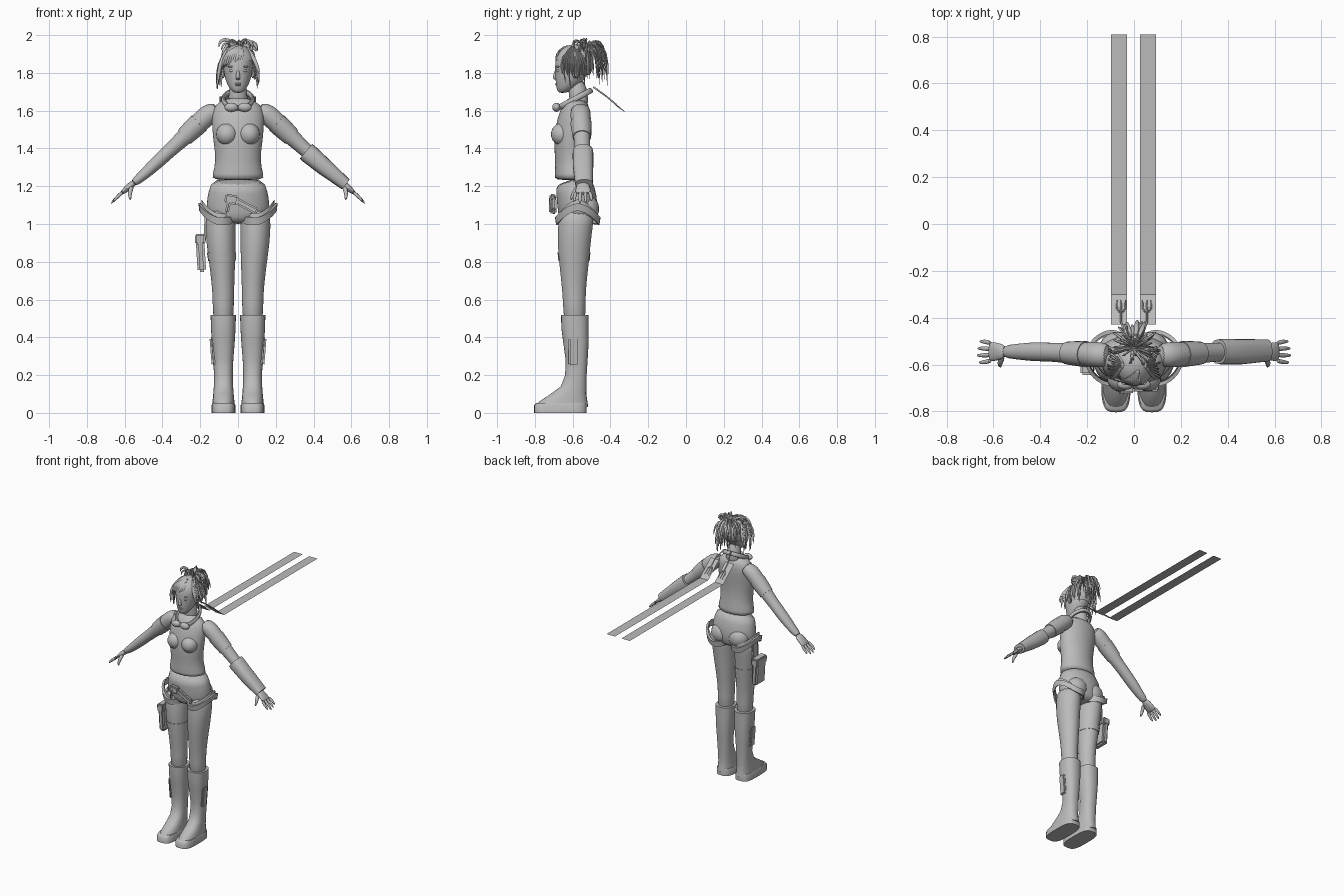
import bpy, bmesh, math, random
from mathutils import Vector, Matrix

random.seed(4)
cube = bpy.data.objects.get("Cube")
if cube:
    bpy.data.objects.remove(cube)

grey = bpy.data.materials.new("plain grey")
grey.use_nodes = True
grey.diffuse_color = (0.5, 0.5, 0.5, 1)
grey.node_tree.nodes["Principled BSDF"].inputs["Base Color"].default_value = grey.diffuse_color
SIDES = (("right", -1), ("left", 1))


def finish(name, bm, subdivide=0, recalc=True, angle=50):
    """Turn a bmesh into a smooth shaded object."""
    if recalc:
        bmesh.ops.recalc_face_normals(bm, faces=bm.faces)
    mesh = bpy.data.meshes.new(name)
    bm.to_mesh(mesh)
    bm.free()
    mesh.materials.append(grey)
    obj = bpy.data.objects.new(name, mesh)
    bpy.context.collection.objects.link(obj)
    if subdivide:
        obj.modifiers.new("smooth", "SUBSURF").levels = subdivide
        obj.modifiers["smooth"].render_levels = subdivide
    bpy.ops.object.select_all(action="DESELECT")
    obj.select_set(True)
    bpy.context.view_layer.objects.active = obj
    bpy.ops.object.shade_smooth_by_angle(angle=math.radians(angle))
    return obj


def add_loft(bm, sections, sides=20, flat=False, power=1.0, mirror=1):
    """Skin oval rings given as (x, y, z, half width, half depth)."""
    centres = [Vector((s[0] * mirror, s[1], s[2])) for s in sections]
    rings = []
    for i, s in enumerate(sections):
        along = centres[min(i + 1, len(sections) - 1)] - centres[max(i - 1, 0)]
        along = Vector((0, 0, 1)) if flat else along.normalized()
        ref = Vector((0, 1, 0)) if abs(along.y) < 0.9 else Vector((0, 0, 1))
        deep = (ref - along * ref.dot(along)).normalized()
        wide = deep.cross(along)
        ring = []
        for k in range(sides):
            a = math.tau * k / sides
            c, d = math.cos(a), math.sin(a)
            c = math.copysign(abs(c) ** power, c)
            d = math.copysign(abs(d) ** power, d)
            ring.append(bm.verts.new(centres[i] + wide * (c * s[3]) + deep * (d * s[4])))
        rings.append(ring)
    for low, high in zip(rings, rings[1:]):
        for k in range(sides):
            n = (k + 1) % sides
            bm.faces.new((low[k], low[n], high[n], high[k]))
    bm.faces.new(rings[0][::-1])
    bm.faces.new(rings[-1])


def loft(name, sections, subdivide=1, **options):
    bm = bmesh.new()
    add_loft(bm, sections, **options)
    return finish(name, bm, subdivide)


def ball(name, centre, size):
    bm = bmesh.new()
    bmesh.ops.create_uvsphere(bm, u_segments=20, v_segments=12, radius=1,
                              matrix=Matrix.Translation(centre) @ Matrix.Diagonal((*size, 1)))
    return finish(name, bm)


def box(name, centre, size, turn=0, axis="Y", bevel=0.008):
    bm = bmesh.new()
    bmesh.ops.create_cube(bm, size=1, matrix=Matrix.Translation(centre)
                          @ Matrix.Rotation(turn, 4, axis) @ Matrix.Diagonal((*size, 1)))
    bmesh.ops.bevel(bm, geom=bm.edges[:], offset=bevel, segments=2, affect="EDGES")
    return finish(name, bm, angle=30)


# Torso, shorts and neck
loft("shirt", [(0, -.6, 1.23, .145, .098), (0, -.6, 1.26, .136, .095), (0, -.605, 1.34, .117, .088),
               (0, -.61, 1.42, .13, .09), (0, -.605, 1.5, .138, .09), (0, -.59, 1.58, .142, .082),
               (0, -.578, 1.63, .125, .068), (0, -.57, 1.665, .065, .05)])
loft("shorts", [(0, -.575, 1.0, .1, .075), (0, -.575, 1.03, .158, .1), (0, -.573, 1.1, .173, .11),
                (0, -.585, 1.18, .156, .105), (0, -.6, 1.24, .141, .095)])
loft("neck", [(0, -.565, 1.62, .065, .055), (0, -.567, 1.67, .047, .048), (0, -.585, 1.77, .045, .05)])

# Head and face
loft("head", [(0, -.655, 1.693, .02, .02), (0, -.64, 1.712, .043, .046), (0, -.615, 1.755, .066, .076),
              (0, -.605, 1.81, .078, .09), (0, -.6, 1.87, .082, .094), (0, -.595, 1.92, .064, .078),
              (0, -.595, 1.945, .025, .03)], flat=True)
loft("nose", [(0, -.682, 1.825, .007, .01), (0, -.692, 1.79, .01, .012), (0, -.694, 1.77, .014, .013),
              (0, -.682, 1.762, .009, .009)], flat=True, sides=10)
ball("upper_lip", (0, -.683, 1.743), (.02, .009, .005))
ball("lower_lip", (0, -.681, 1.735), (.017, .01, .006))

# Collar strap with a pair of goggles
bpy.ops.mesh.primitive_torus_add(location=(0, -.592, 1.66), rotation=(math.radians(28), 0, 0),
                                 major_radius=.088, minor_radius=.012, major_segments=32, minor_segments=10)
strap = bpy.context.object
strap.name = "goggle_strap"
strap.scale = (.88, 1.1, 1.3)
strap.data.materials.append(grey)
bpy.ops.object.shade_smooth_by_angle()

# Waist ornament at the front
box("sash_end", (.045, -.7, 1.095), (.13, .03, .035), turn=.48)
box("sash_knot", (-.035, -.705, 1.13), (.07, .035, .05), turn=.2)
box("sash_tail", (-.05, -.715, 1.1), (.02, .02, .09), turn=.25)


def hem_cuff(name, s):
    """Turned-out hem that rises at the outer hip."""
    bm = bmesh.new()
    rows = []
    count = 32
    for k in range(count):
        a = math.tau * k / count
        c, d = math.cos(a), math.sin(a)
        rise = .06 * max(0, c) ** 2 - .015 * abs(d)
        row = []
        for grow, lift in ((.95, .07), (1, .015), (1.1, .01), (1.16, .05), (1.0, .05)):
            reach = .088 if c > 0 else .076
            row.append(bm.verts.new((s * (.093 + c * (reach * grow + .015 * max(0, c))),
                                     -.573 + d * .104 * grow, 1.0 + rise + lift)))
        rows.append(row)
    for k in range(count):
        this, following = rows[k], rows[(k + 1) % count]
        for j in range(4):
            bm.faces.new((this[j], following[j], following[j + 1], this[j + 1]))
    finish(name, bm)


for side, s in SIDES:
    ball(side + "_breast", (s * .058, -.655, 1.475), (.058, .06, .06))
    ball(side + "_buttock", (s * .07, -.53, 1.08), (.078, .07, .075))
    ball(side + "_eye", (s * .033, -.676, 1.812), (.015, .011, .008))
    ball(side + "_brow", (s * .034, -.677, 1.833), (.021, .01, .005))
    ball(side + "_ear", (s * .079, -.585, 1.8), (.01, .018, .028))
    ball(side + "_goggle_lens", (s * .036, -.686, 1.618), (.036, .022, .024))
    hem_cuff(side + "_hem_cuff", s)

    # Leg, boot and sole
    loft(side + "_leg", [(.093, -.575, 1.08, .075, .095), (.093, -.585, 1.0, .082, .093),
                         (.09, -.593, .9, .078, .089), (.084, -.593, .8, .07, .08),
                         (.079, -.593, .68, .06, .066), (.078, -.592, .6, .057, .06),
                         (.077, -.588, .45, .055, .06)], mirror=s)
    loft(side + "_boot", [(.077, -.655, .03, .06, .137), (.077, -.65, .06, .058, .128),
                          (.077, -.622, .1, .054, .094), (.077, -.595, .14, .051, .068),
                          (.077, -.583, .2, .05, .057), (.078, -.579, .28, .053, .058),
                          (.078, -.583, .38, .061, .068), (.078, -.588, .45, .065, .072),
                          (.078, -.588, .517, .067, .073)], subdivide=0, sides=32,
         flat=True, power=.85, mirror=s)
    loft(side + "_sole", [(.077, -.665, 0, .063, .139), (.077, -.665, .04, .063, .139),
                          (.077, -.66, .052, .058, .132)], subdivide=0, sides=32,
         flat=True, power=.6, mirror=s)
    box(side + "_boot_plate", (s * .135, -.595, .325), (.02, .055, .15), turn=s * .08)

    # Arm with an upper arm band
    loft(side + "_arm", [(.1, -.56, 1.61, .04, .05), (.155, -.558, 1.585, .058, .056),
                         (.21, -.556, 1.53, .053, .052), (.3, -.55, 1.445, .043, .043),
                         (.36, -.547, 1.39, .037, .04), (.43, -.545, 1.325, .037, .042),
                         (.51, -.545, 1.25, .027, .032), (.56, -.545, 1.212, .022, .027)], mirror=s)
    loft(side + "_arm_band", [(.205, -.556, 1.535, .056, .056), (.245, -.553, 1.498, .054, .053),
                              (.285, -.551, 1.46, .049, .049)], subdivide=0, mirror=s)

    # Hand with four fingers and a thumb
    bm = bmesh.new()
    add_loft(bm, [(.545, -.545, 1.222, .018, .026), (.575, -.545, 1.2, .019, .038),
                  (.605, -.545, 1.172, .014, .043), (.62, -.545, 1.16, .008, .04)], sides=12, mirror=s)
    for f, length in enumerate((.85, 1, 1.05, .9)):
        y = -.51 - f * .024
        out = -.545 + (y + .545) * 1.25
        add_loft(bm, [(.608, y, 1.172, .011, .012),
                      (.608 + .035 * length, out, 1.172 - .032 * length, .01, .01),
                      (.608 + .062 * length, out, 1.172 - .062 * length, .005, .006)],
                 sides=8, mirror=s)
    add_loft(bm, [(.56, -.565, 1.2, .015, .015), (.575, -.597, 1.165, .013, .013),
                  (.57, -.61, 1.125, .006, .006)], sides=8, mirror=s)
    finish(side + "_hand", bm, 1)

    # Long flat ribbon trailing behind, with a small forked clasp
    bm = bmesh.new()
    middle = .06 if s > 0 else .064
    pairs = [[bm.verts.new((s * middle + w, y, z)) for w in (-.035, .035)]
             for y, z in ((-.43, 1.675), (-.3, 1.57), (.81, 1.57))]
    for (a, b), (c, d) in zip(pairs, pairs[1:]):
        bm.faces.new((a, b, d, c))
    finish(side + "_ribbon", bm, recalc=False, angle=20)
    bm = bmesh.new()
    add_loft(bm, [(.03, -.49, 1.725, .005, .005), (.055, -.42, 1.675, .004, .004),
                  (.055, -.37, 1.632, .004, .004)], sides=8, mirror=s)
    for prong in (-.018, 0, .018):
        add_loft(bm, [(.055 + prong * .4, -.375, 1.636, .004, .004),
                      (.055 + prong, -.36, 1.622, .004, .004),
                      (.055 + prong, -.325, 1.595, .002, .002)], sides=6, mirror=s)
    finish(side + "_ribbon_clasp", bm)

# Forearm guard on the left, thigh pouch on the right
loft("forearm_guard", [(.36, -.545, 1.385, .05, .052), (.375, -.545, 1.372, .052, .055),
                       (.46, -.545, 1.3, .046, .054), (.57, -.54, 1.21, .033, .047)],
     subdivide=0, power=.8)
box("thigh_pouch", (-.197, -.585, .845), (.045, .11, .2), turn=-.06, bevel=.012)
box("pouch_flap", (-.2, -.585, .92), (.055, .12, .055), turn=-.06)
box("pouch_hanger", (-.172, -.575, .99), (.014, .06, .16), turn=.05, bevel=.004)
loft("thigh_strap", [(-.085, -.593, .805, .073, .083), (-.088, -.593, .85, .077, .087)],
     subdivide=0, flat=True)

# Hair cap, open over the face
bm = bmesh.new()
bmesh.ops.create_uvsphere(bm, u_segments=32, v_segments=24, radius=1,
                          matrix=Matrix.Translation((0, -.592, 1.85)) @ Matrix.Diagonal((.09, .102, .1, 1)))
bare = [v for v in bm.verts if v.co.z < 1.78 or (v.co.y < -.615 and v.co.z < 1.87 - v.co.x * .3)]
bmesh.ops.delete(bm, geom=bare, context="VERTS")
finish("hair_cap", bm)


def add_strand(bm, points, width):
    taper = (.6, 1, .9, .15)
    add_loft(bm, [(*p, width * t, width * t * .55) for p, t in zip(points, taper)], sides=6)


# Tied-up hair fanning out and falling behind the head
bm = bmesh.new()
for i in range(76):
    a = random.uniform(0, math.tau)
    back = math.cos(a)
    reach = random.uniform(.05, .115)
    x, y = math.sin(a) * reach, -.515 + back * reach * .9
    top = random.uniform(1.94, 1.99)
    drop = random.uniform(.1, .23) if back > -.2 else random.uniform(.03, .06)
    add_strand(bm, [(0, -.53, 1.91), (x * .5, -.525 + (y + .525) * .5, top),
                    (x * .95, y, top - drop * .35), (x, y + .005, top - drop)],
               random.uniform(.009, .015))
finish("ponytail_strands", bm, 1)

# Locks beside the face and the swept fringe
bm = bmesh.new()
for s in (-1, 1):
    for i in range(11):
        y = -.66 + i * .013
        low = random.uniform(1.7, 1.8)
        spread = random.uniform(.085, .112)
        add_strand(bm, [(s * .04, -.6, 1.945), (s * .085, y, 1.88),
                        (s * spread, y, 1.81), (s * spread, y + .01, low)], .013)
for i in range(9):
    x = -.075 + i * .012
    add_strand(bm, [(.02, -.62, 1.945), (x * .6 + .01, -.675, 1.92),
                    (x, -.69 + abs(x) * .3, 1.88), (x - .012, -.69 + abs(x) * .5, 1.855 - abs(x) * .5)], .014)
finish("face_locks", bm, 1)
